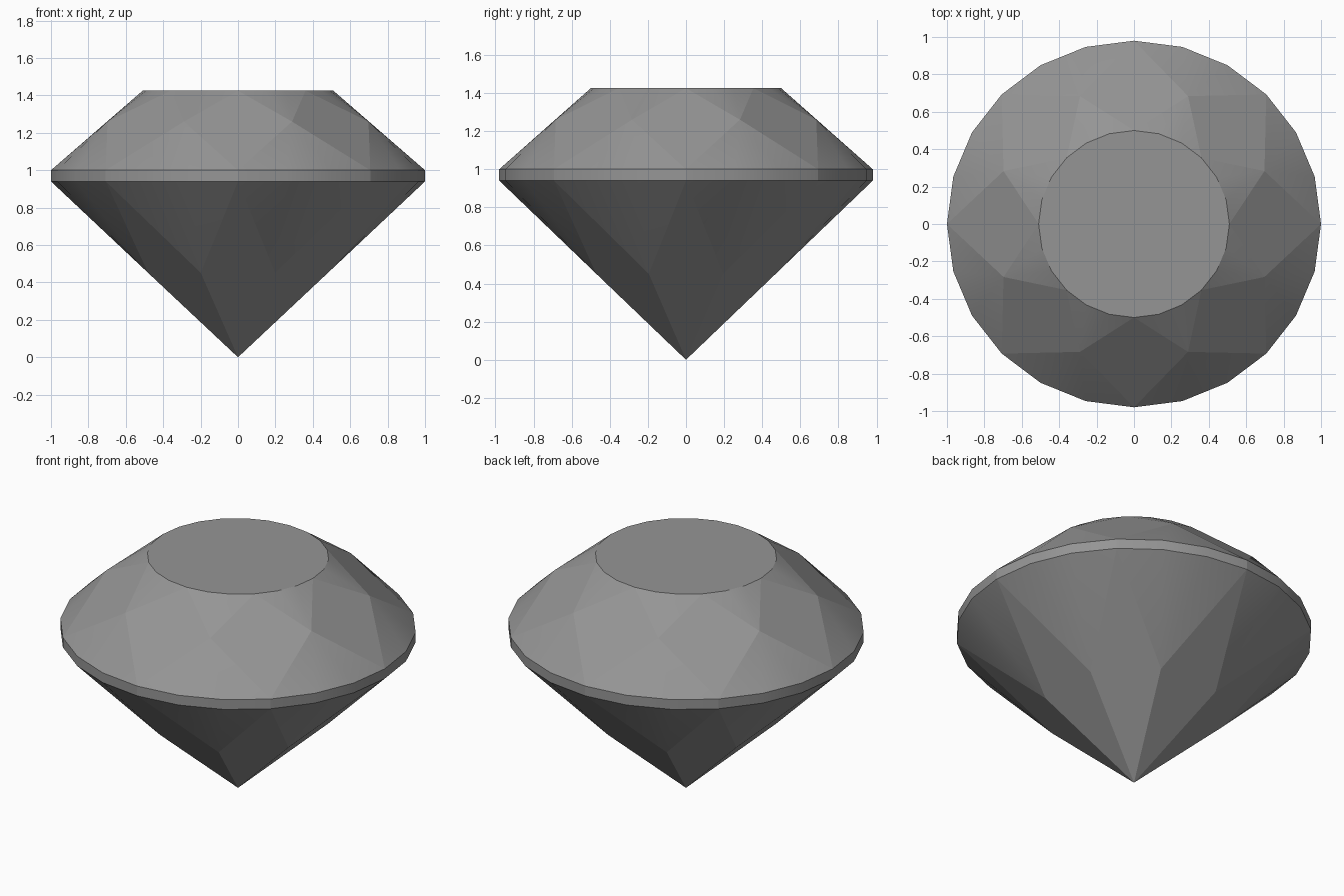
import bpy, bmesh
from math import cos, sin, radians

cube = bpy.data.objects.get("Cube")
if cube:
    bpy.data.objects.remove(cube, do_unlink=True)

SIDES = 24          # sides of the girdle and table
MAINS = 8           # main kite facets around the stone
STEP = SIDES // MAINS
Y_SCALE = 0.98      # the outline is slightly oval

mat = bpy.data.materials.new("stone grey")
mat.use_nodes = True
GREY = (0.3, 0.3, 0.3, 1)
mat.diffuse_color = GREY
mat.node_tree.nodes["Principled BSDF"].inputs["Base Color"].default_value = GREY

bm = bmesh.new()


def ring(radius, z, count, offset=0.0):
    angles = [radians(360 * (i + offset) / count) for i in range(count)]
    return [bm.verts.new((radius * cos(a), radius * sin(a) * Y_SCALE, z)) for a in angles]


def face(*verts):
    f = bm.faces.new(verts)
    f.smooth = True
    return f


def harden(f):
    for e in f.edges:
        e.smooth = False


table = ring(0.51, 1.425, SIDES)
crown = ring(0.755, 1.26, MAINS, 0.5)
girdle_top = ring(1.0, 1.0, SIDES)
girdle_low = ring(1.0, 0.94, SIDES)
pavilion = ring(0.52, 0.451, MAINS, 0.5)
culet = bm.verts.new((0, 0, 0))

# Flat table
harden(face(*table))

# Girdle band
for i in range(SIDES):
    j = (i + 1) % SIDES
    face(girdle_low[i], girdle_low[j], girdle_top[j], girdle_top[i])

# Main kites, with fans of star and girdle facets between them
for k in range(MAINS):
    s = k * STEP
    harden(face(table[s], crown[k - 1], girdle_top[s], crown[k]))
    harden(face(girdle_low[s], pavilion[k - 1], culet, pavilion[k]))
    for n in range(STEP):
        i, j = s + n, (s + n + 1) % SIDES
        face(table[i], crown[k], table[j])
        face(crown[k], girdle_top[i], girdle_top[j])
        face(pavilion[k], girdle_low[j], girdle_low[i])

# Crisp rims on the girdle, and a crease below each main kite
for i in range(SIDES):
    j = (i + 1) % SIDES
    for loop in (girdle_top, girdle_low):
        bm.edges.get((loop[i], loop[j])).smooth = False
    if i % STEP == 0:
        bm.edges.get((girdle_top[i], girdle_low[i])).smooth = False

bmesh.ops.recalc_face_normals(bm, faces=bm.faces)
mesh = bpy.data.meshes.new("cut_gemstone")
bm.to_mesh(mesh)
bm.free()
mesh.materials.append(mat)
gem = bpy.data.objects.new("cut_gemstone", mesh)
bpy.context.collection.objects.link(gem)
